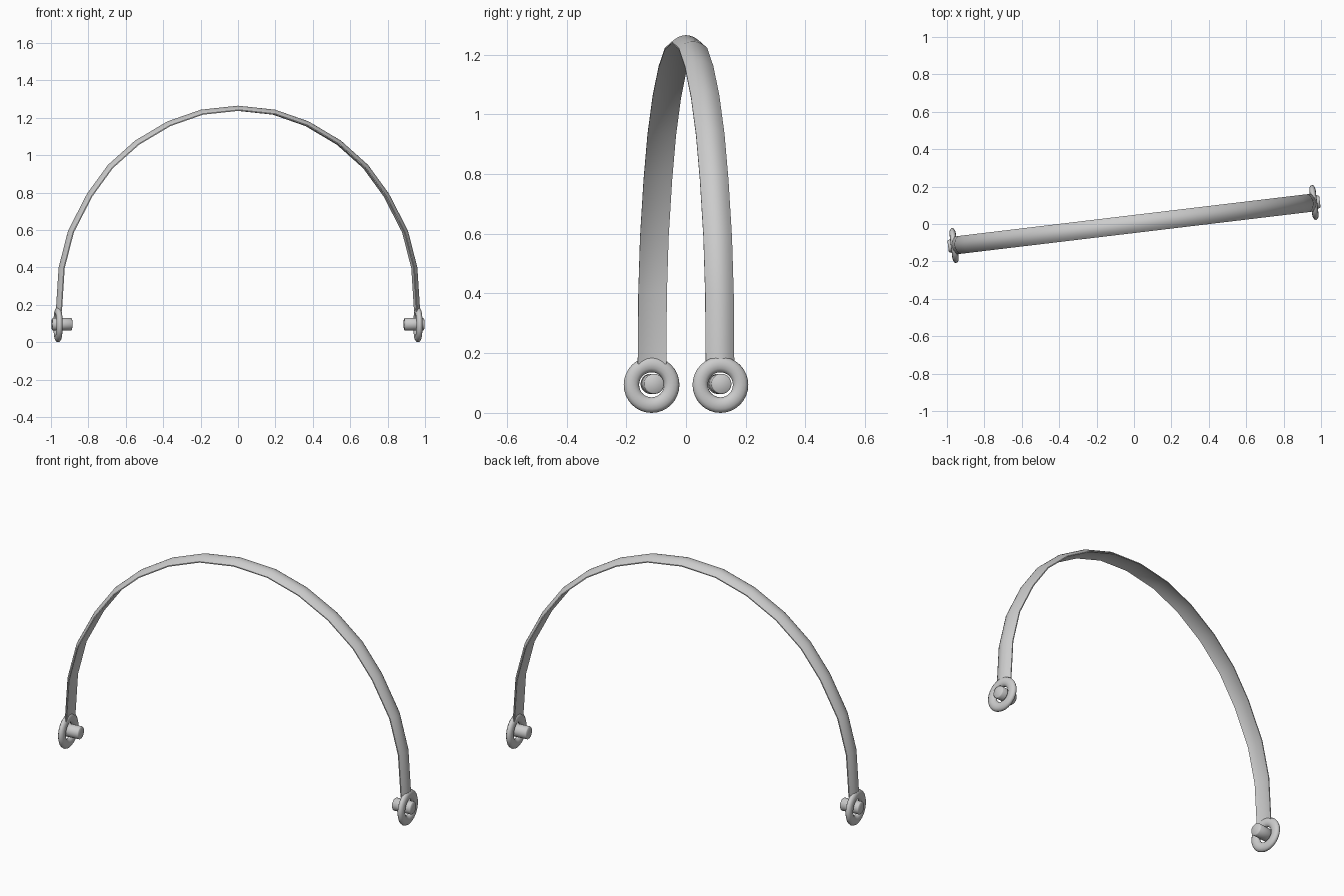
import bpy, bmesh, math
from mathutils import Matrix

if "Cube" in bpy.data.objects:
    bpy.data.objects.remove(bpy.data.objects["Cube"])

TURN = Matrix.Rotation(math.atan2(0.115, 0.96), 4, 'Z')


def finish(bm, name, angle=50):
    bmesh.ops.recalc_face_normals(bm, faces=bm.faces)
    bm.transform(TURN)
    me = bpy.data.meshes.new(name)
    bm.to_mesh(me)
    bm.free()
    ob = bpy.data.objects.new(name, me)
    bpy.context.collection.objects.link(ob)
    bpy.ops.object.select_all(action='DESELECT')
    ob.select_set(True)
    bpy.context.view_layer.objects.active = ob
    bpy.ops.object.shade_smooth_by_angle(angle=math.radians(angle))
    return ob


def bridge_loops(bm, loops, closed=False):
    n = len(loops[0])
    pairs = zip(loops, loops[1:] + loops[:1]) if closed else zip(loops, loops[1:])
    for a, b in pairs:
        for i in range(n):
            j = (i + 1) % n
            bm.faces.new((a[i], a[j], b[j], b[i]))


# Arched band: thin bowed section swept along a faceted half hoop
half = [(0.967, 0.165), (0.952, 0.398), (0.902, 0.592), (0.801, 0.787), (0.690, 0.939),
        (0.546, 1.067), (0.375, 1.168), (0.197, 1.230)]
path = half + [(0, 1.251)] + [(-x, z) for x, z in reversed(half)]
ys = [-0.048 + 0.012 * i for i in range(9)]
bow = lambda y: 0.014 - 0.022 * (y / 0.048) ** 2
section = [(y, bow(y)) for y in ys] + [(y, bow(y) * 0.35 - 0.0105) for y in reversed(ys)]
bm = bmesh.new()
loops = []
for i, (x, z) in enumerate(path):
    x0, z0 = path[max(i - 1, 0)]
    x1, z1 = path[min(i + 1, len(path) - 1)]
    d = math.hypot(x1 - x0, z1 - z0)
    nx, nz = (z1 - z0) / d, -(x1 - x0) / d
    loops.append([bm.verts.new((x + nx * o, y, z + nz * o)) for y, o in section])
bridge_loops(bm, loops)
bm.faces.new(loops[0])
bm.faces.new(loops[-1])
finish(bm, "handle_band")

# Flattened eyelet ring and pivot pin at each end
for side, label in ((-1, "left"), (1, "right")):
    bm = bmesh.new()
    loops = []
    for i in range(32):
        a = math.tau * i / 32
        ring = []
        for j in range(12):
            b = math.tau * j / 12
            r = 0.068 + 0.026 * math.cos(b)
            ring.append(bm.verts.new((side * 0.969 + 0.017 * math.sin(b),
                                      r * math.cos(a), 0.094 + r * math.sin(a))))
        loops.append(ring)
    bridge_loops(bm, loops, True)
    finish(bm, label + "_eyelet")

    bm = bmesh.new()
    loops = []
    for x, r in ((0.895, 0.030), (0.899, 0.034), (0.997, 0.034), (1.001, 0.030)):
        loops.append([bm.verts.new((side * x, r * math.cos(math.tau * k / 20),
                                    0.097 + r * math.sin(math.tau * k / 20))) for k in range(20)])
    bridge_loops(bm, loops)
    bm.faces.new(loops[0])
    bm.faces.new(loops[-1])
    finish(bm, label + "_pivot_pin")
